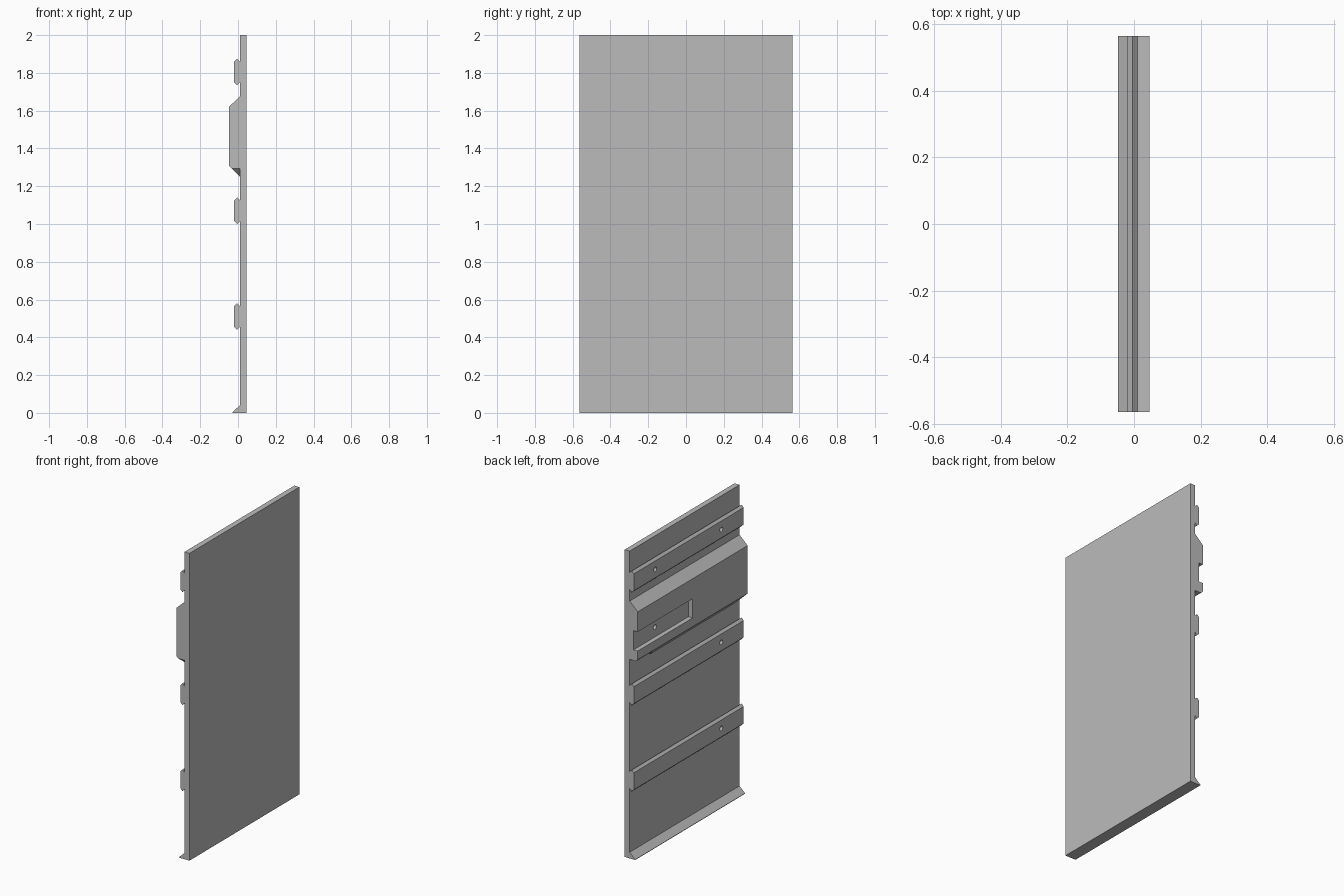
import bpy
import bmesh
import math
from mathutils import Matrix

cube = bpy.data.objects.get("Cube")
if cube:
    bpy.data.objects.remove(cube, do_unlink=True)

HALF = 0.565    # half width along y
BACK = 0.01     # rear surface of the panel

grey = bpy.data.materials.new("mid_grey")
grey.use_nodes = True
colour = (0.5, 0.5, 0.5, 1)
grey.diffuse_color = colour
grey.node_tree.nodes["Principled BSDF"].inputs["Base Color"].default_value = colour


def finish(name, bm):
    bmesh.ops.recalc_face_normals(bm, faces=bm.faces)
    mesh = bpy.data.meshes.new(name)
    bm.to_mesh(mesh)
    bm.free()
    mesh.materials.append(grey)
    obj = bpy.data.objects.new(name, mesh)
    bpy.context.collection.objects.link(obj)
    return obj


def extrude(name, points, along, start, end):
    """Extrude a profile: (x, z) points along y, or (y, z) points along x."""
    bm = bmesh.new()
    place = (lambda a, b, s: (a, s, b)) if along == "y" else (lambda a, b, s: (s, a, b))
    face = bm.faces.new([bm.verts.new(place(a, b, start)) for a, b in points])
    moved = bmesh.ops.extrude_face_region(bm, geom=[face])["geom"]
    verts = [v for v in moved if isinstance(v, bmesh.types.BMVert)]
    step = (0, end - start, 0) if along == "y" else (end - start, 0, 0)
    bmesh.ops.translate(bm, verts=verts, vec=step)
    return finish(name, bm)


def drill(y, z):
    """Cutter for a round screw hole running along x."""
    bm = bmesh.new()
    turn = Matrix.Translation((-0.04 + BACK, y, z)) @ Matrix.Rotation(math.pi / 2, 4, "Y")
    bmesh.ops.create_cone(bm, cap_ends=True, segments=20, radius1=0.015,
                          radius2=0.015, depth=0.08, matrix=turn)
    return finish("hole_cutter", bm)


def cut(obj, cutters):
    """Subtract the cutters, keep the result and drop the cutters."""
    for cutter in cutters:
        cutter.hide_render = True
        mod = obj.modifiers.new("cut", "BOOLEAN")
        mod.operation = "DIFFERENCE"
        mod.solver = "EXACT"
        mod.object = cutter
        bpy.context.view_layer.objects.active = obj
        bpy.ops.object.modifier_apply(modifier=mod.name)
        bpy.data.objects.remove(cutter, do_unlink=True)


# Main panel with the sloped lip along its bottom edge
extrude("panel", [(0.046, 0), (0.046, 2), (BACK, 2), (BACK, 0.04),
                  (-0.03, 0.003), (-0.03, 0)], "y", -HALF, HALF)

# Horizontal battens with bevelled long edges and screw holes
for name, z, holes in (("upper_batten", 1.805, (0.345, -0.335)),
                       ("middle_batten", 1.07, (-0.335,)),
                       ("lower_batten", 0.51, (-0.335,))):
    profile = [(BACK, z - 0.055), (BACK, z + 0.055), (-0.005, z + 0.07),
               (-0.02, z + 0.055), (-0.02, z - 0.055), (-0.005, z - 0.07)]
    batten = extrude(name, profile, "y", -HALF, HALF)
    cut(batten, [drill(y, z) for y in holes])

# Thick rail with sloped top and underside
rail = extrude("rail", [(BACK, 1.25), (BACK, 1.675), (-0.048, 1.62), (-0.048, 1.308)],
               "y", -HALF, HALF)
slot = extrude("slot_cutter", [(0, 1.365), (0.7, 1.365), (0.7, 1.49), (0, 1.49)],
               "x", -0.1, -0.018)
right_mitre = extrude("right_mitre_cutter",
                      [(-0.7, 1.295), (-HALF, 1.295), (-0.51, 1.24), (-0.7, 1.24)],
                      "x", -0.1, 0.1)
left_mitre = extrude("left_mitre_cutter",
                     [(0.7, 1.295), (0.4, 1.295), (0.345, 1.24), (0.7, 1.24)],
                     "x", -0.1, 0.1)
cut(rail, [slot, right_mitre, left_mitre, drill(0.345, 1.43)])
